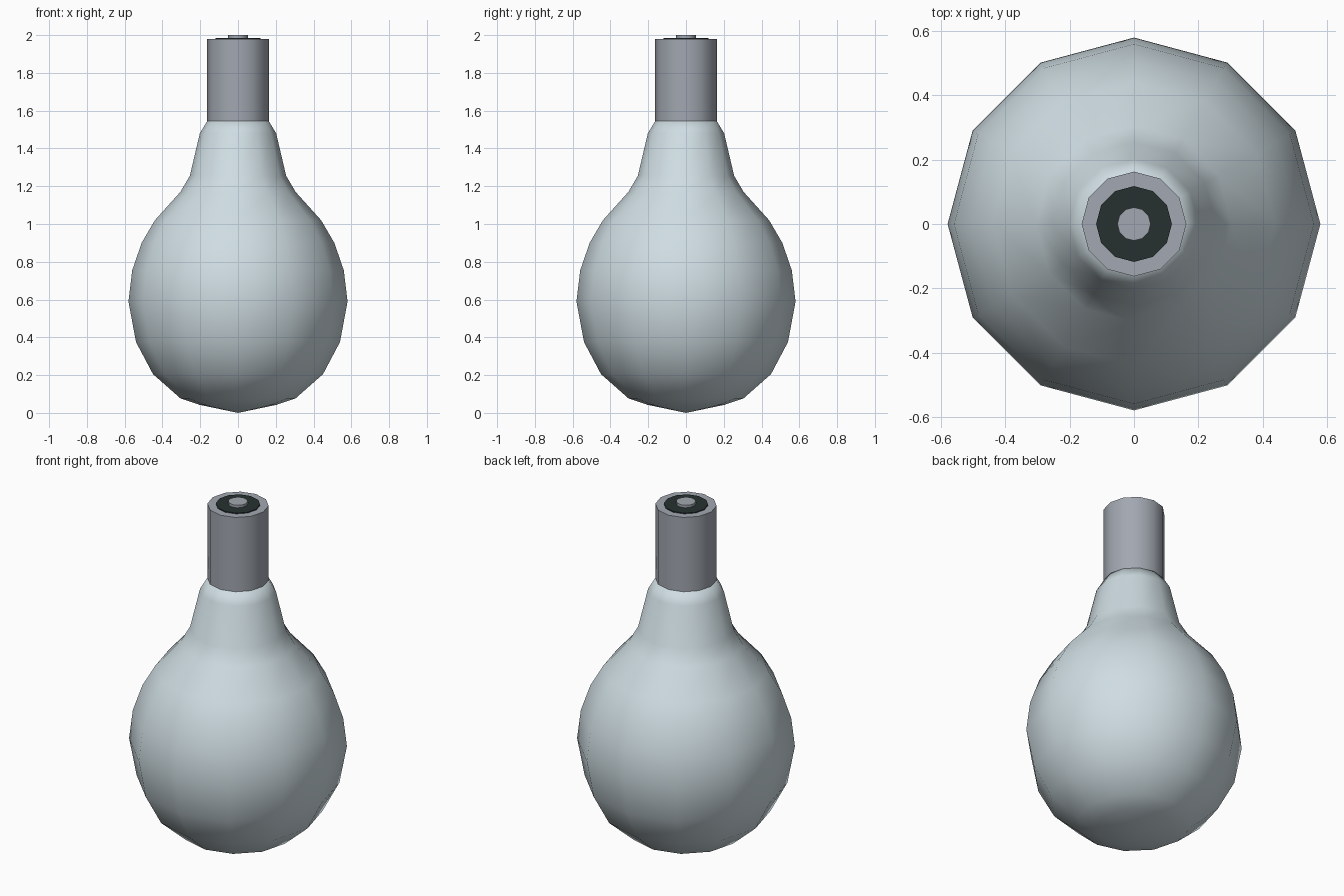
import bpy, bmesh, math

if "Cube" in bpy.data.objects:
    bpy.data.objects.remove(bpy.data.objects["Cube"])

SIDES = 12

def material(name, color):
    m = bpy.data.materials.new(name)
    m.diffuse_color = (*color, 1)
    m.use_nodes = True
    m.node_tree.nodes["Principled BSDF"].inputs["Base Color"].default_value = m.diffuse_color
    return m

def lathe(name, profile, mat, smooth_angle):
    """Revolve an (r, z) profile around z; r = 0 makes a pole."""
    bm = bmesh.new()
    rings = []
    for r, z in profile:
        if r == 0:
            rings.append([bm.verts.new((0, 0, z))] * SIDES)
        else:
            rings.append([bm.verts.new((r * math.cos(a), r * math.sin(a), z))
                          for a in (2 * math.pi * i / SIDES for i in range(SIDES))])
    for low, high in zip(rings, rings[1:]):
        for i in range(SIDES):
            j = (i + 1) % SIDES
            corners = list(dict.fromkeys((low[i], low[j], high[j], high[i])))
            bm.faces.new(corners)
    bmesh.ops.recalc_face_normals(bm, faces=bm.faces)
    me = bpy.data.meshes.new(name)
    bm.to_mesh(me)
    bm.free()
    me.materials.append(mat)
    ob = bpy.data.objects.new(name, me)
    bpy.context.collection.objects.link(ob)
    bpy.ops.object.select_all(action='DESELECT')
    ob.select_set(True)
    bpy.context.view_layer.objects.active = ob
    bpy.ops.object.shade_smooth_by_angle(angle=math.radians(smooth_angle))
    return ob

glass = material("pale_glass", (0.62, 0.72, 0.76))
metal = material("grey_metal", (0.36, 0.39, 0.44))
dark = material("dark_insulator", (0.02, 0.03, 0.03))

# Glass envelope with neck
lathe("glass_bulb", [(0, 0), (0.205, 0.043), (0.305, 0.077), (0.45, 0.205),
                     (0.54, 0.375), (0.58, 0.59), (0.56, 0.755), (0.51, 0.9),
                     (0.44, 1.02), (0.305, 1.17), (0.255, 1.255), (0.202, 1.48),
                     (0.163, 1.545), (0, 1.545)], glass, 60)
# Metal cap
lathe("metal_cap", [(0, 1.545), (0.163, 1.545), (0.163, 1.98), (0, 1.98)], metal, 40)
# Insulating disc
lathe("insulator_disc", [(0, 1.96), (0.118, 1.96), (0.118, 1.985), (0, 1.985)], dark, 40)
# Centre contact
lathe("centre_contact", [(0, 1.97), (0.052, 1.97), (0.052, 2.0), (0, 2.0)], metal, 40)
